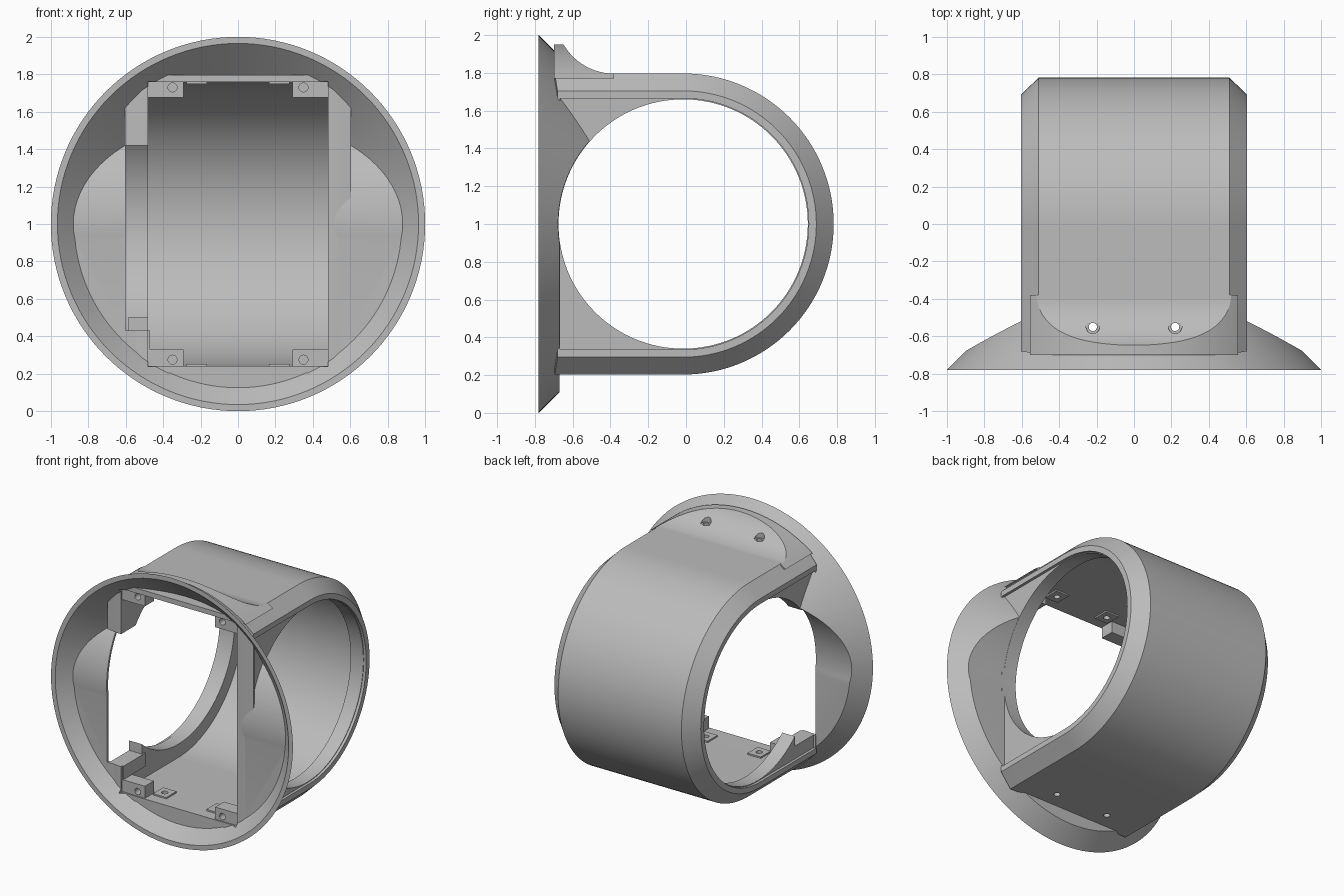
import bpy, bmesh, math

if "Cube" in bpy.data.objects:
    bpy.data.objects.remove(bpy.data.objects["Cube"])

grey = bpy.data.materials.new("plain grey")
grey.use_nodes = True
COLOUR = (0.5, 0.5, 0.5, 1)
grey.diffuse_color = COLOUR
grey.node_tree.nodes["Principled BSDF"].inputs["Base Color"].default_value = COLOUR

CY, CZ = -0.015, 1.0      # centre of the curved housing
BORE = 0.66               # radius of the side openings


def loft(name, rings):
    """Join equal rings of points into a closed solid."""
    bm = bmesh.new()
    loops = [[bm.verts.new(p) for p in ring] for ring in rings]
    for a, b in zip(loops, loops[1:]):
        for i in range(len(a)):
            j = (i + 1) % len(a)
            bm.faces.new((a[i], a[j], b[j], b[i]))
    bm.faces.new(loops[0])
    bm.faces.new(loops[-1])
    bmesh.ops.recalc_face_normals(bm, faces=bm.faces)
    mesh = bpy.data.meshes.new(name)
    bm.to_mesh(mesh)
    bm.free()
    ob = bpy.data.objects.new(name, mesh)
    bpy.context.collection.objects.link(ob)
    mesh.materials.append(grey)
    return ob


def prism(name, profile, x0, x1):
    return loft(name, [[(x, y, z) for y, z in profile] for x in (x0, x1)])


def box(name, x0, x1, y0, y1, z0, z1):
    return prism(name, [(y0, z0), (y1, z0), (y1, z1), (y0, z1)], x0, x1)


def turned(name, axis, sections, centre=(0, CZ), n=128):
    """Round solid along an axis from (position, radius) sections."""
    rings = []
    for t, r in sections:
        ring = []
        for i in range(n):
            a = math.tau * i / n
            u, v = centre[0] + r * math.cos(a), centre[1] + r * math.sin(a)
            ring.append({"x": (t, u, v), "y": (u, t, v), "z": (u, v, t)}[axis])
        rings.append(ring)
    return loft(name, rings)


def u_profile(r, front, n=64):
    arc = [(-math.pi / 2) + math.pi * i / n for i in range(n + 1)]
    return ([(front, CZ - r)] + [(CY + r * math.cos(a), CZ + r * math.sin(a)) for a in arc]
            + [(front, CZ + r)])


def combine(ob, others, operation="DIFFERENCE", keep=False):
    bpy.context.view_layer.objects.active = ob
    for other in others:
        mod = ob.modifiers.new("cut", "BOOLEAN")
        mod.operation, mod.solver, mod.object = operation, "EXACT", other
        bpy.ops.object.modifier_apply(modifier=mod.name)
        if not keep:
            bpy.data.objects.remove(other)


def bore(r):
    return turned("bore", "x", [(-1.5, r), (1.5, r)], (CY, CZ))


# Curved housing: chamfered U-shaped shell with side flanges
sections = [(-0.605, 0.705, -0.68), (-0.51, 0.797, -0.695),
            (0.51, 0.797, -0.695), (0.605, 0.705, -0.68)]
housing = loft("curved_housing",
               [[(x, y, z) for y, z in u_profile(r, f)] for x, r, f in sections])
combine(housing, [
    prism("cavity", u_profile(0.76, -1), -0.48, 0.48),
    bore(BORE),
    prism("left_recess", u_profile(0.665, -0.668), 0.585, 1),
    prism("right_recess", u_profile(0.665, -0.668), -1, -0.585),
    box("side_slot", -0.7, -0.47, -1, -0.45, 0.43, 1.42),
])

# Hollow of the flared bezel: deep above, flat floor below
hollow = turned("hollow", "y", [(-0.79, 0.975), (-0.38, 0.565)])
combine(hollow, [bore(0.68), box("floor", -2, 2, -0.69, 1, -1, 1)])

# Flared conical bezel
bezel = turned("flared_bezel", "y", [(-0.78, 1.0), (-0.38, 0.6)])
combine(bezel, [
    bore(BORE + 0.002),
    box("lower_back", -2, 2, -0.67, 1, -1, 1),
    prism("cavity", u_profile(0.762, -1), -0.482, 0.482),
    box("side_slot", -0.6, -0.47, -1, -0.45, 0.43, 1.42),
])
combine(bezel, [hollow], keep=True)

# Raised lip sweeping up from the housing to the bezel
sweep = []
for i in range(17):
    a = math.radians(60) * i / 16
    sweep.append((-0.38 - 0.31 * math.sin(a), 1.796 + 0.31 * (1 - math.cos(a))))
lip = prism("top_lip", [(-0.70, 1.77), (-0.38, 1.77)] + sweep + [(-0.70, 1.951)], -0.58, 0.58)
combine(lip, [turned("limit", "y", [(-1, 0.95), (0, 0.95)])], "INTERSECT")
combine(lip, [hollow])

# Screw holes through the housing, with countersinks
parts = [housing, bezel, lip]
for name, z in (("upper", 1.757), ("lower", 0.243)):
    for side in (-1, 1):
        x = 0.22 * side
        pad = box(name + "_pad", x - 0.055, x + 0.055, -0.61, -0.49, z - 0.008, z + 0.008)
        parts.append(pad)
for side in (-1, 1):
    spot = (0.22 * side, -0.55)
    drill = turned("drill", "z", [(-1, 0.022), (3, 0.022)], spot, 24)
    for part in parts:
        combine(part, [drill], keep=True)
    bpy.data.objects.remove(drill)
    combine(lip, [turned("sink", "z", [(1.835, 0.036), (2.2, 0.036)], spot, 24)])

# Mounting tabs in the four corners of the front opening
for name, z0, z1, zh in (("upper", 1.675, 1.785, 1.73), ("lower", 0.23, 0.33, 0.275)):
    for side, label in ((-1, "right"), (1, "left")):
        xa, xb = sorted((side * 0.29, side * 0.5))
        tab = box(name + "_" + label + "_tab", xa, xb, -0.685, -0.58, z0, z1)
        combine(tab, [turned("hole", "y", [(-1, 0.024), (-0.62, 0.024)],
                             (side * 0.35, zh), 24)])
        parts.append(tab)

# Blocks beside the side slot
parts.append(box("lower_slot_block", -0.57, -0.47, -0.68, -0.42, 0.33, 0.43))
parts.append(box("upper_slot_block", -0.57, -0.48, -0.68, -0.56, 1.42, 1.68))

# Smooth curves, sharp edges
for part in parts:
    part.data.polygons.foreach_set("use_smooth", [True] * len(part.data.polygons))
    part.data.set_sharp_from_angle(angle=math.radians(25))
